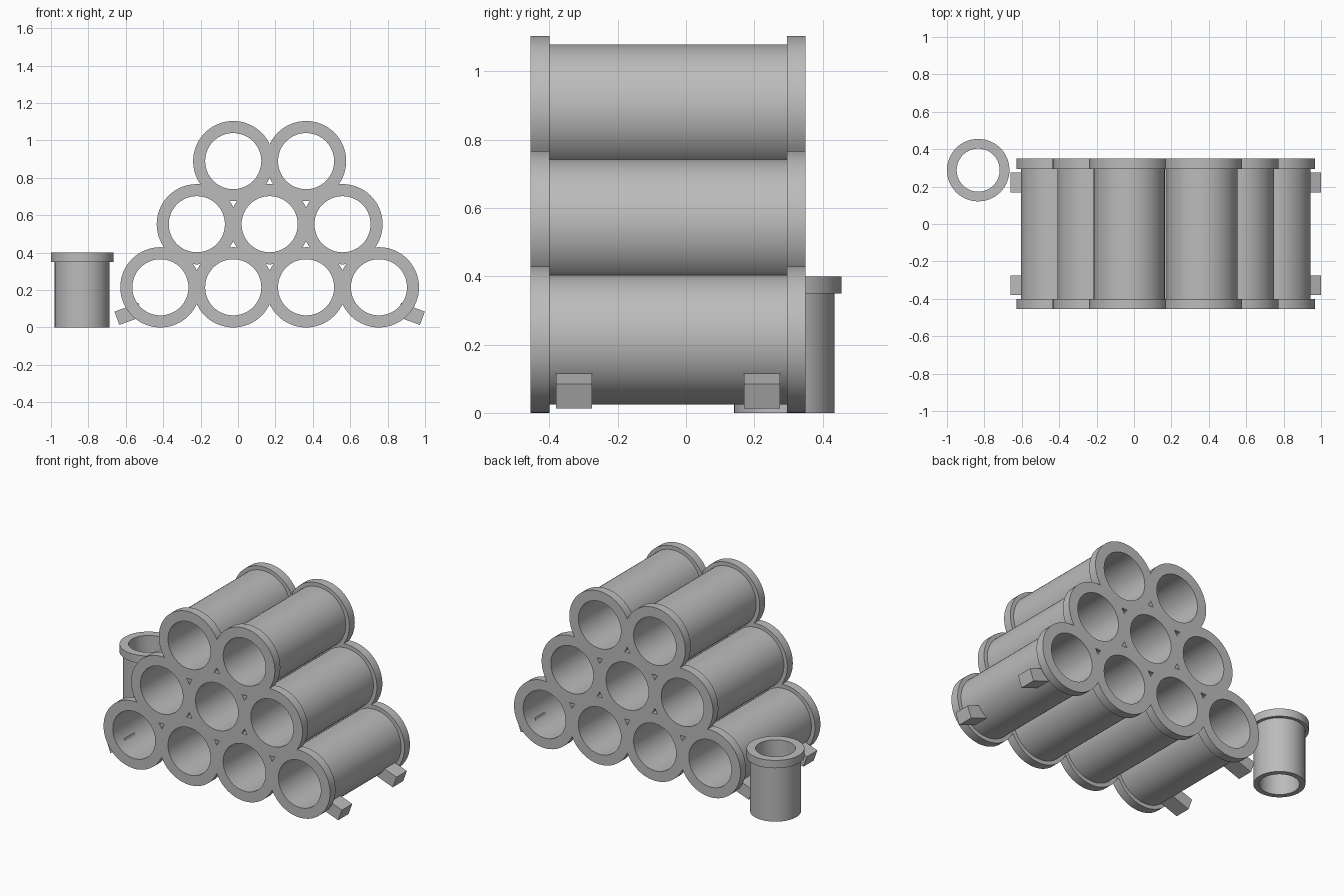
import bpy
import math
from mathutils import Matrix, Vector

if "Cube" in bpy.data.objects:
    bpy.data.objects.remove(bpy.data.objects["Cube"])

# Single plain grey
grey = bpy.data.materials.new("pipe_grey")
grey.use_nodes = True
colour = (0.5, 0.5, 0.5, 1)
grey.diffuse_color = colour
grey.node_tree.nodes["Principled BSDF"].inputs["Base Color"].default_value = colour

SIDES = 64


def add_mesh(name, verts, faces, matrix):
    mesh = bpy.data.meshes.new(name)
    mesh.from_pydata(verts, [], faces)
    mesh.transform(matrix)
    mesh.materials.append(grey)
    obj = bpy.data.objects.new(name, mesh)
    bpy.context.collection.objects.link(obj)
    return obj


def lathe(name, profile, matrix):
    """Spin a closed (radius, height) profile around z."""
    n = len(profile)
    verts, faces = [], []
    for i in range(SIDES):
        a = math.tau * i / SIDES
        verts += [(r * math.cos(a), r * math.sin(a), h) for r, h in profile]
        k = (i + 1) % SIDES
        for j in range(n):
            m = (j + 1) % n
            faces.append((i * n + j, k * n + j, k * n + m, i * n + m))
    obj = add_mesh(name, verts, faces, matrix)
    bpy.ops.object.select_all(action="DESELECT")
    obj.select_set(True)
    bpy.context.view_layer.objects.active = obj
    bpy.ops.object.shade_smooth_by_angle(angle=math.radians(35))
    return obj


# Stacked pipes: flanged at both ends, bore open right through
FLANGE, TUBE, BORE = 0.2145, 0.19, 0.15
LENGTH, RIM = 0.805, 0.055
PITCH = 0.3895
FIRST_X = -0.415
pipe_profile = [
    (BORE, 0), (FLANGE, 0), (FLANGE, RIM), (TUBE, RIM),
    (TUBE, LENGTH - RIM), (FLANGE, LENGTH - RIM), (FLANGE, LENGTH), (BORE, LENGTH),
]
lay_down = Matrix.Rotation(-math.pi / 2, 4, "X")
for row, count in enumerate((4, 3, 2)):
    for col in range(count):
        x = FIRST_X + PITCH * (col + row / 2)
        z = FLANGE + PITCH * row * math.sqrt(3) / 2
        place = Matrix.Translation((x, -0.455, z)) @ lay_down
        lathe(f"pipe_row{row + 1}_{col + 1}", pipe_profile, place)

# Separate upright pipe with a single collar at the top
upright_profile = [
    (0.115, 0), (0.147, 0), (0.147, 0.35), (0.167, 0.35), (0.167, 0.4), (0.115, 0.4),
]
lathe("upright_pipe", upright_profile, Matrix.Translation((-0.833, 0.288, 0)))

# Slanted feet wedged against the outer bottom pipes
mid_x = FIRST_X + PITCH * 1.5
tilt = math.radians(20)
foot_length, foot_width, foot_height = 0.135, 0.105, 0.076
out = Vector((math.cos(tilt), 0, -math.sin(tilt)))
outer_end = Vector((0.986 - mid_x, 0, 0.049))
centre = outer_end - out * foot_length / 2
box_verts = [(sx * foot_length / 2, sy * foot_width / 2, sz * foot_height / 2)
             for sx in (-1, 1) for sy in (-1, 1) for sz in (-1, 1)]
box_faces = [(0, 1, 3, 2), (4, 6, 7, 5), (0, 4, 5, 1),
             (2, 3, 7, 6), (0, 2, 6, 4), (1, 5, 7, 3)]
for side, label in ((1, "left"), (-1, "right")):
    for y, end in ((-0.328, "front"), (0.222, "back")):
        place = (Matrix.Translation((mid_x + side * centre.x, y, centre.z))
                 @ Matrix.Rotation(side * tilt, 4, "Y"))
        add_mesh(f"foot_{end}_{label}", box_verts, box_faces, place)
